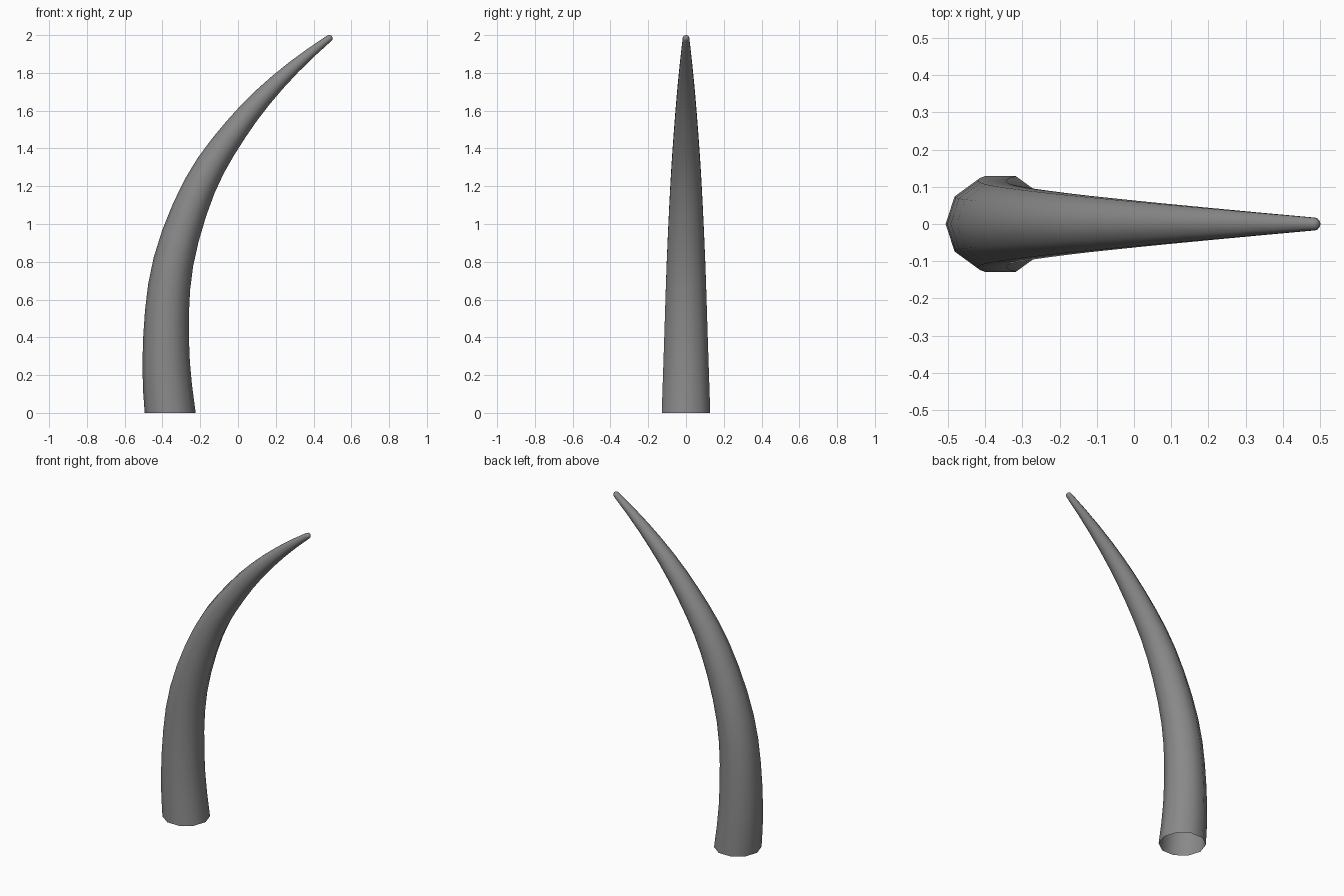
import bpy, bmesh
from math import cos, sin, pi, radians
from mathutils import Vector

if "Cube" in bpy.data.objects:
    bpy.data.objects.remove(bpy.data.objects["Cube"])

SIDES = 10
STEPS = 3
# Centreline and thickness: x, z, radius
KEYS = [Vector(k) for k in (
    (-0.359, 0.0, 0.135), (-0.381, 0.4, 0.121), (-0.342, 0.8, 0.107),
    (-0.203, 1.2, 0.087), (-0.012, 1.5, 0.066), (0.209, 1.75, 0.044),
    (0.483, 1.983, 0.018))]


def smooth_path(keys, steps):
    """Catmull-Rom through the keys, keeping the bend going at both ends."""
    p = [3 * keys[0] - 3 * keys[1] + keys[2]] + keys + [3 * keys[-1] - 3 * keys[-2] + keys[-3]]
    out = []
    for i in range(1, len(p) - 2):
        a, b, c, d = p[i - 1:i + 3]
        for s in range(steps):
            t = s / steps
            out.append(0.5 * (2 * b + (c - a) * t + (2 * a - 5 * b + 4 * c - d) * t * t
                              + (3 * b - a - 3 * c + d) * t ** 3))
    return out + [keys[-1]]


path = smooth_path(KEYS, STEPS)
bm = bmesh.new()
rings = []


def add_ring(x, z, r, tangent):
    side = Vector((tangent.y, 0, -tangent.x))
    centre = Vector((x, 0, z))
    rings.append([bm.verts.new(centre + side * r * cos(2 * pi * i / SIDES)
                               + Vector((0, r * sin(2 * pi * i / SIDES), 0)))
                  for i in range(SIDES)])


# Curved, tapering body with a level open base
for i, k in enumerate(path):
    d = path[min(i + 1, len(path) - 1)] - path[max(i - 1, 0)]
    t = Vector((d.x, d.y)).normalized()
    add_ring(k.x, k.y, k.z, Vector((0, 1)) if i == 0 else t)

# Rounded tip
end = path[-1]
for a in (radians(30), radians(60)):
    o = end.z * sin(a)
    add_ring(end.x + t.x * o, end.y + t.y * o, end.z * cos(a), t)
for lo, hi in zip(rings, rings[1:]):
    for i in range(SIDES):
        j = (i + 1) % SIDES
        bm.faces.new((lo[i], lo[j], hi[j], hi[i]))
apex = bm.verts.new((end.x + t.x * end.z, 0, end.y + t.y * end.z))
for i in range(SIDES):
    bm.faces.new((rings[-1][i], rings[-1][(i + 1) % SIDES], apex))
bmesh.ops.recalc_face_normals(bm, faces=bm.faces)
for f in bm.faces:
    f.smooth = True

mesh = bpy.data.meshes.new("tusk")
bm.to_mesh(mesh)
bm.free()

# Dark grey surface
mat = bpy.data.materials.new("dark_grey")
mat.diffuse_color = (0.25, 0.25, 0.25, 1)
mat.use_nodes = True
mat.node_tree.nodes["Principled BSDF"].inputs["Base Color"].default_value = mat.diffuse_color
mesh.materials.append(mat)
bpy.context.collection.objects.link(bpy.data.objects.new("tusk", mesh))
